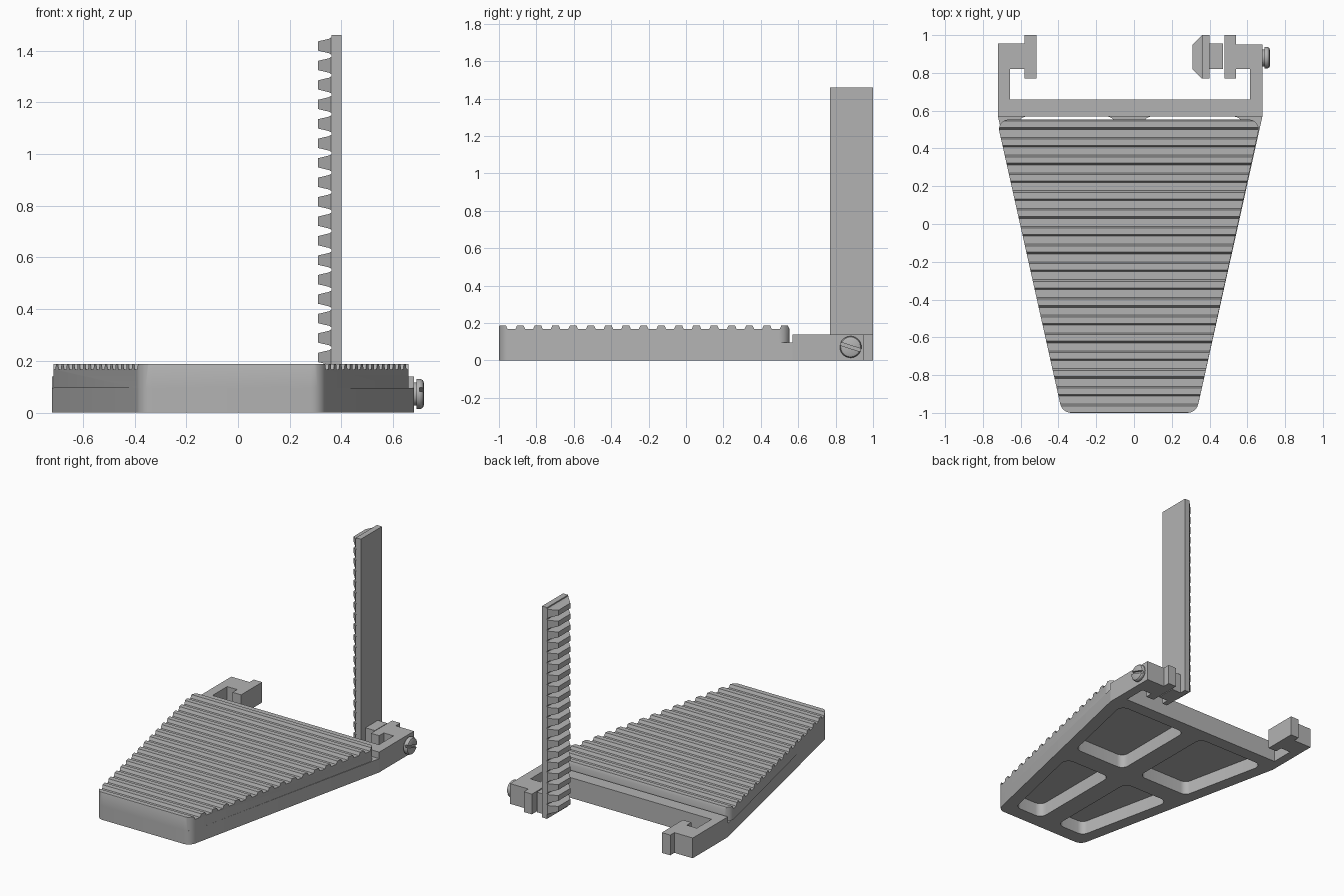
import bpy
import bmesh
from math import cos, pi, radians, sin, tan
from mathutils import Matrix, Vector

default = bpy.data.objects.get("Cube")
if default:
    bpy.data.objects.remove(default, do_unlink=True)

GREY = (0.45, 0.45, 0.45, 1.0)
grey = bpy.data.materials.new("plain grey")
grey.use_nodes = True
grey.diffuse_color = GREY
grey.node_tree.nodes["Principled BSDF"].inputs["Base Color"].default_value = GREY

PLACE = {
    "x": lambda a, b, t: (t, a, b),
    "y": lambda a, b, t: (a, t, b),
    "z": lambda a, b, t: (a, b, t),
}


def add_object(name, bm):
    bmesh.ops.recalc_face_normals(bm, faces=bm.faces)
    mesh = bpy.data.meshes.new(name)
    bm.to_mesh(mesh)
    bm.free()
    mesh.materials.append(grey)
    obj = bpy.data.objects.new(name, mesh)
    bpy.context.collection.objects.link(obj)
    return obj


def prism(name, outline, low, high, axis="z"):
    """Extrude a closed outline along an axis."""
    bm = bmesh.new()
    face = bm.faces.new([bm.verts.new(PLACE[axis](a, b, low)) for a, b in outline])
    moved = bmesh.ops.extrude_face_region(bm, geom=[face])["geom"]
    shift = Vector(PLACE[axis](0, 0, high - low))
    bmesh.ops.translate(bm, vec=shift, verts=[v for v in moved if isinstance(v, bmesh.types.BMVert)])
    return add_object(name, bm)


def rounded(corners, steps=6):
    """Round polygon corners given as (x, y, radius)."""
    result = []
    for i, (x, y, r) in enumerate(corners):
        p = Vector((x, y))
        if r == 0:
            result.append(p)
            continue
        before = (Vector(corners[i - 1][:2]) - p).normalized()
        after = (Vector(corners[(i + 1) % len(corners)][:2]) - p).normalized()
        half = before.angle(after) / 2
        centre = p + (before + after).normalized() * (r / sin(half))
        start = p + before * (r / tan(half)) - centre
        end = p + after * (r / tan(half)) - centre
        sweep = start.angle_signed(end)
        for s in range(steps + 1):
            result.append(centre + Matrix.Rotation(-sweep * s / steps, 2) @ start)
    return result


def combine(obj, tool, operation):
    mod = obj.modifiers.new("cut", "BOOLEAN")
    mod.operation, mod.solver, mod.object = operation, "EXACT", tool
    select(obj)
    bpy.ops.object.modifier_apply(modifier=mod.name)
    bpy.data.objects.remove(tool, do_unlink=True)


def select(obj):
    bpy.ops.object.select_all(action="DESELECT")
    obj.select_set(True)
    bpy.context.view_layer.objects.active = obj


def smooth(obj):
    select(obj)
    bpy.ops.object.shade_smooth_by_angle(angle=radians(28))


# Tapered base with four through pockets
BACK, FRONT = 0.57, -1.0


def side_x(y, side):
    t = (y - FRONT) / (BACK - FRONT)
    return 0.33 + 0.35 * t if side > 0 else -0.38 - 0.34 * t


base = prism("base_frame", rounded([
    (-0.38, FRONT, 0.06), (0.33, FRONT, 0.06), (0.68, BACK, 0), (-0.72, BACK, 0)]), 0, 0.095)
for y0, y1 in ((-0.9, -0.2), (-0.06, 0.569)):
    for side in (-1, 1):
        inner = -0.025 + side * 0.07
        outline = [(inner, y0, 0.05), (side_x(y0, side) - side * 0.09, y0, 0.05),
                   (side_x(y1, side) - side * 0.09, y1, 0.05), (inner, y1, 0.05)]
        combine(base, prism("pocket", rounded(outline), -0.1, 0.2), "DIFFERENCE")
smooth(base)

# Tread pad: rounded tapered plan crossed with a ridged side profile
pad = prism("tread_pad", rounded([
    (-0.38, FRONT, 0.06), (0.33, FRONT, 0.06), (0.672, 0.553, 0.05), (-0.727, 0.553, 0.05)]), 0.095, 0.3)
PITCH = 0.0942
ridges = [(0.7, 0.0), (-1.1, 0.0), (-1.1, 0.167)]
for k in range(17):
    y = -0.98 + k * PITCH
    ridges += [(y - 0.026, 0.167), (y - 0.017, 0.188), (y + 0.017, 0.188), (y + 0.026, 0.167)]
ridges.append((0.7, 0.167))
combine(pad, prism("ridge_profile", ridges, -1, 1, "x"), "INTERSECT")
smooth(pad)

# Rear bar with two arms ending in T-shaped clips
prism("rear_bracket", [
    (-0.72, BACK), (0.68, BACK), (0.68, 0.95), (0.54, 0.95), (0.54, 1.0), (0.478, 1.0),
    (0.478, 0.77), (0.54, 0.77), (0.54, 0.82), (0.615, 0.82), (0.615, 0.66),
    (-0.657, 0.66), (-0.657, 0.82), (-0.58, 0.82), (-0.58, 0.77), (-0.515, 0.77),
    (-0.515, 1.0), (-0.58, 1.0), (-0.58, 0.955), (-0.72, 0.955)], 0, 0.14)

# Upright toothed rack with chamfered tooth ends
comb = [(0.4, 0), (0.4, 1.46)]
comb.append((0.362, 1.46))
for k in range(19):
    z = 1.418 - k * 0.0753
    tooth = [(0.362, 0.034), (0.352, 0.028), (0.31, 0.018)]
    comb += [(x, z + h) for x, h in tooth] + [(x, z - h) for x, h in reversed(tooth)]
comb.append((0.362, 0))
rack = prism("toothed_rack", comb, 0.6, 1.2, "y")
plan = [(0.31, 0.82), (0.36, 0.77), (0.5, 0.77), (0.5, 1.0), (0.36, 1.0), (0.31, 0.95)]
combine(rack, prism("rack_plan", plan, -0.5, 2), "INTERSECT")
prism("rack_neck", [(0.4, 0.82), (0.472, 0.82), (0.472, 0.955), (0.4, 0.955)], 0, 0.138)

# Slotted screw head on the left arm
bm = bmesh.new()
SIDES = 32
rings = []
for x, r in ((0.67, 0.045), (0.69, 0.045), (0.69, 0.058), (0.706, 0.058), (0.715, 0.053), (0.72, 0.042)):
    rings.append([bm.verts.new((x, 0.88 + r * cos(2 * pi * i / SIDES), 0.072 + r * sin(2 * pi * i / SIDES)))
                  for i in range(SIDES)])
for a, b in zip(rings, rings[1:]):
    for i in range(SIDES):
        j = (i + 1) % SIDES
        bm.faces.new((a[i], a[j], b[j], b[i]))
bm.faces.new(rings[0])
bm.faces.new(rings[-1])
screw = add_object("screw_head", bm)
turn = Matrix.Rotation(radians(-18), 2)
slot = [Vector((0.88, 0.072)) + turn @ Vector(c)
        for c in ((-0.1, -0.008), (0.1, -0.008), (0.1, 0.008), (-0.1, 0.008))]
combine(screw, prism("slot", slot, 0.703, 0.8, "x"), "DIFFERENCE")
smooth(screw)
